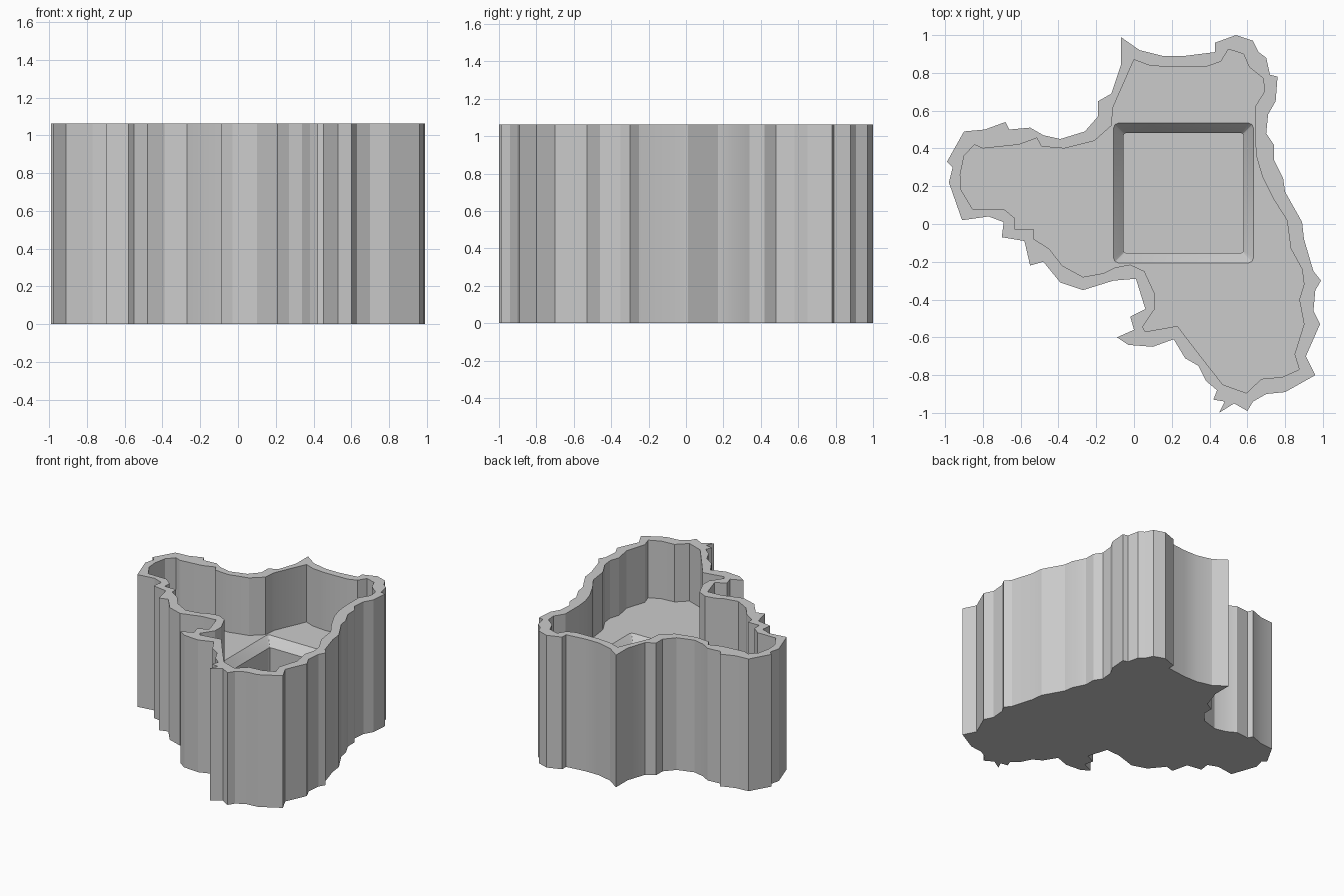
import bpy, bmesh

# Heights: rim, inner floor, chamfer foot, well bottom
TOP, FLOOR, LEDGE, WELL = 1.063, 0.60, 0.53, 0.10

# Outer silhouette, clockwise from the back spike
OUTER = [(-.07, .99), (.03, .92), (.15, .89), (.27, .89), (.43, .91), (.43, .96), (.54, 1.0),
         (.63, .97), (.66, .91), (.70, .88), (.72, .79), (.76, .78), (.75, .65), (.71, .58),
         (.70, .48), (.74, .42), (.74, .34), (.79, .24), (.80, .17), (.89, .01), (.90, -.08),
         (.95, -.25), (.99, -.30), (.96, -.35), (.95, -.46), (.985, -.53), (.91, -.70),
         (.96, -.80), (.80, -.89), (.70, -.90), (.63, -.94), (.60, -.99), (.53, -.95),
         (.45, -1.0), (.48, -.94), (.42, -.93), (.44, -.88), (.38, -.83), (.34, -.75),
         (.27, -.71), (.21, -.61), (.10, -.65), (-.03, -.64), (-.09, -.60), (0, -.56),
         (-.02, -.49), (.06, -.45), (.01, -.29), (-.11, -.30), (-.27, -.35), (-.39, -.31),
         (-.48, -.20), (-.55, -.22), (-.58, -.09), (-.70, -.07), (-.69, .01), (-.77, .04),
         (-.91, .02), (-.98, .22), (-.96, .30), (-.99, .33), (-.90, .49), (-.79, .50),
         (-.68, .54), (-.66, .50), (-.55, .51), (-.48, .47), (-.39, .45), (-.26, .49),
         (-.19, .57), (-.19, .65), (-.12, .69), (-.07, .84)]

# Cavity silhouette
INNER = [(0, .87), (.08, .84), (.19, .83), (.39, .835), (.46, .86), (.50, .925), (.58, .90),
         (.61, .83), (.685, .77), (.69, .70), (.64, .62), (.64, .45), (.65, .35), (.68, .25),
         (.74, .13), (.81, .02), (.83, -.13), (.89, -.24), (.90, -.32), (.875, -.40),
         (.90, -.53), (.85, -.69), (.875, -.77), (.785, -.81), (.675, -.82), (.595, -.895),
         (.47, -.85), (.36, -.71), (.26, -.58), (.23, -.54), (.06, -.57), (.045, -.545),
         (.11, -.45), (.11, -.37), (.055, -.25), (-.02, -.215), (-.10, -.23), (-.16, -.26),
         (-.27, -.28), (-.38, -.22), (-.45, -.13), (-.53, -.08), (-.53, -.03), (-.63, -.03),
         (-.63, .03), (-.69, .08), (-.855, .08), (-.915, .18), (-.92, .26), (-.90, .36),
         (-.845, .42), (-.80, .40), (-.61, .42), (-.515, .455), (-.49, .41), (-.37, .40),
         (-.21, .44), (-.12, .52), (-.11, .62)]


def soft_square(half, cut, cx=.262, cy=.164):
    """Clockwise square with clipped, slightly rounded corners."""
    pts, k = [], cut * .3
    for sx, sy in ((1, 1), (1, -1), (-1, -1), (-1, 1)):
        corner = [(half - cut, half), (half - k, half - k), (half, half - cut)]
        if sx * sy < 0:
            corner.reverse()
        pts += [(cx + sx * x, cy + sy * y) for x, y in corner]
    return pts


bm = bmesh.new()


def ring(points, z):
    verts = [bm.verts.new((x, y, z)) for x, y in points]
    n = len(verts)
    return verts, [bm.edges.new((verts[i], verts[(i + 1) % n])) for i in range(n)]


def wall(a, b):
    n = len(a[0])
    for i in range(n):
        j = (i + 1) % n
        bm.faces.new((a[0][i], a[0][j], b[0][j], b[0][i]))


def cap(*rings):
    bmesh.ops.triangle_fill(bm, use_beauty=True, use_dissolve=False,
                            edges=[e for r in rings for e in r[1]])


base, rim = ring(OUTER, 0), ring(OUTER, TOP)
lip, floor = ring(INNER, TOP), ring(INNER, FLOOR)
well_edge = ring(soft_square(.37, .025), FLOOR)
well_top = ring(soft_square(.317, .012), LEDGE)
well_foot = ring(soft_square(.317, .012), WELL)

cap(base)                       # underside
wall(base, rim)                 # outside
cap(rim, lip)                   # rim
wall(lip, floor)                # cavity side
cap(floor, well_edge)           # cavity floor
wall(well_edge, well_top)       # chamfer
wall(well_top, well_foot)       # square well
cap(well_foot)                  # well bottom
bmesh.ops.recalc_face_normals(bm, faces=bm.faces)

mesh = bpy.data.meshes.new("planter_tub")
bm.to_mesh(mesh)
bm.free()
tub = bpy.data.objects.new("planter_tub", mesh)
bpy.context.collection.objects.link(tub)

grey = bpy.data.materials.new("plain_grey")
grey.diffuse_color = (.6, .6, .6, 1)
mesh.materials.append(grey)

bpy.context.view_layer.objects.active = tub
tub.select_set(True)
bpy.ops.object.shade_smooth_by_angle(angle=0.35)
